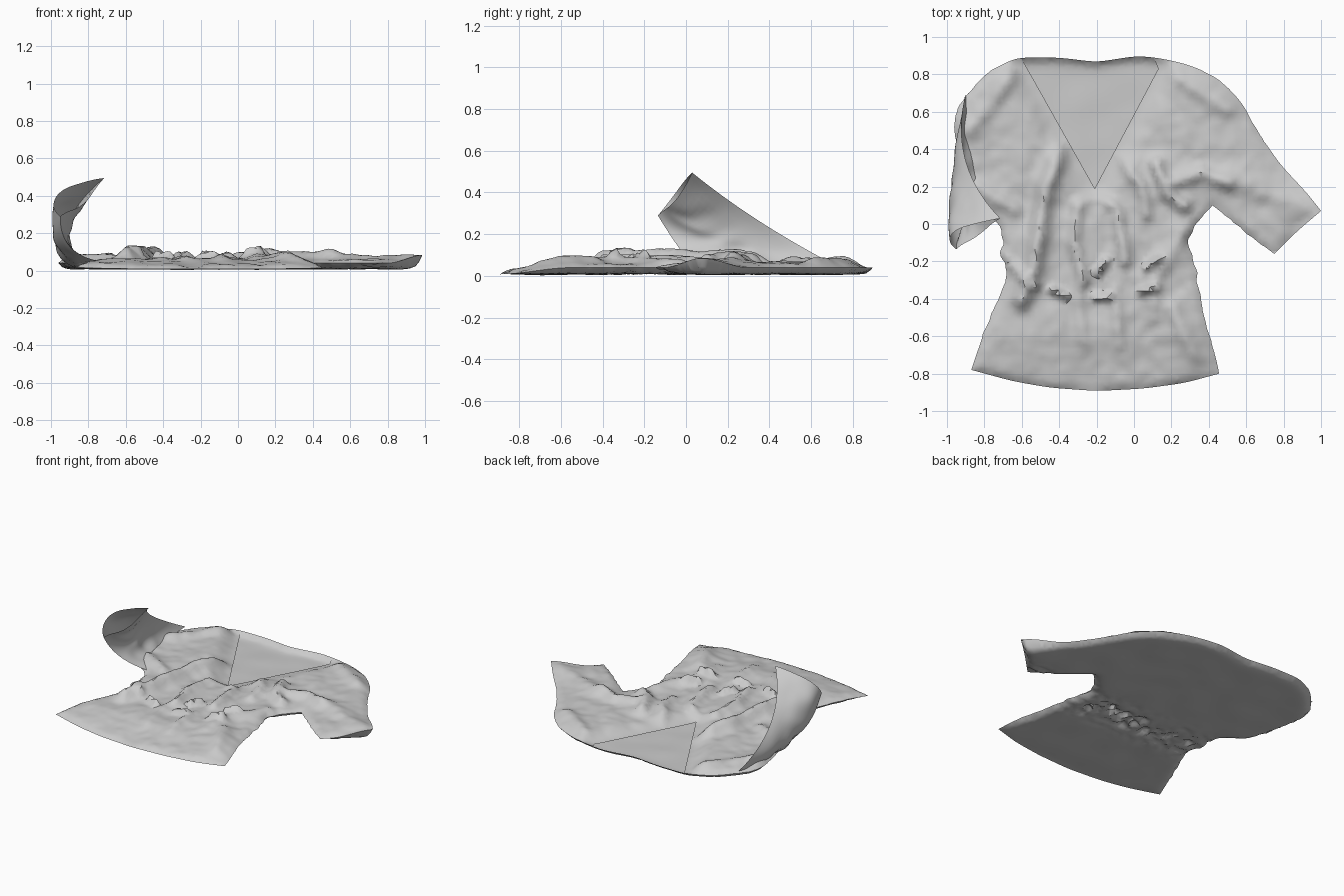
import bpy, bmesh, math, random
from mathutils import Vector, noise
from mathutils.geometry import delaunay_2d_cdt

if "Cube" in bpy.data.objects:
    bpy.data.objects.remove(bpy.data.objects["Cube"])

random.seed(4)
STEP = 0.021

# Flat pattern: garment outline, neckline and fold ridges
OUTLINE = [(-.87, -.78), (-.65, -.84), (-.45, -.875), (-.2, -.893), (.05, -.88), (.27, -.85), (.455, -.8),
           (.44, -.72), (.38, -.52), (.35, -.38), (.33, -.2), (.28, -.12), (.31, -.02), (.42, .1),
           (.58, -.03), (.75, -.16), (.87, -.04), (1.0, .07), (.93, .16), (.78, .32), (.65, .51),
           (.57, .66), (.45, .78), (.3, .85), (.15, .885), (.02, .9), (-.2, .865), (-.4, .89),
           (-.63, .89), (-.79, .81), (-.95, .62), (-.965, .5), (-.92, .3), (-.86, .1), (-.74, .03),
           (-.69, -.05), (-.72, -.15), (-.67, -.25), (-.7, -.35), (-.8, -.57)]
NECK = [(-.64, .95), (-.57, .83), (-.21, .19), (.13, .83), (.08, .95)]
# (height, width, path)
FOLDS = [
    (.065, .05, [(-.38, .4), (-.47, .2), (-.5, 0), (-.54, -.25), (-.6, -.4)]),
    (.035, .035, [(-.22, .15), (-.3, .1), (-.32, -.1), (-.27, -.3)]),
    (.035, .035, [(-.2, .16), (-.09, .08), (-.05, -.2)]),
    (.03, .035, [(-.07, .35), (.04, .2), (.07, .05)]),
    (.05, .04, [(.12, .32), (.18, .16), (.27, .1)]),
    (.035, .04, [(.22, .22), (.36, .28), (.5, .22)]),
    (.025, .05, [(.27, -.05), (.12, -.25), (.1, -.5)]),
    (.018, .035, [(-.1, -.35), (-.08, -.65)]),
    (.018, .035, [(-.3, -.35), (-.27, -.62)]),
    (.025, .05, [(.2, -.45), (.32, -.7)]),
    (.02, .06, [(.5, .25), (.97, .06)]),
    (.03, .05, [(-.65, .8), (-.88, .5)]),
    (.025, .05, [(.2, .8), (.5, .62)]),
    (.03, .04, [(-.85, .2), (-.64, .08)]),
    (.03, .035, [(-.68, -.2), (-.58, -.3)]),
]
# Short gathered pleats at the waist
for px, py, a in [(-.56, -.31, -.6), (-.4, -.37, -.4), (-.17, -.23, 1.), (-.17, -.39, 0), (.1, -.21, .6), (.08, -.35, .3)]:
    dx, dy = .04 * math.cos(a), .04 * math.sin(a)
    FOLDS.append((.045, .02, [(px - dx, py - dy), (px + dx, py + dy)]))


def seg_dist(p, a, b):
    ax, ay = a
    dx, dy = b[0] - ax, b[1] - ay
    t = max(0, min(1, ((p[0] - ax) * dx + (p[1] - ay) * dy) / (dx * dx + dy * dy)))
    return math.hypot(p[0] - ax - t * dx, p[1] - ay - t * dy)


def path_dist(p, path):
    return min(seg_dist(p, a, b) for a, b in zip(path, path[1:]))


def inside(p, poly):
    hit = False
    for (x1, y1), (x2, y2) in zip(poly, poly[1:] + poly[:1]):
        if (y1 > p[1]) != (y2 > p[1]) and p[0] < x1 + (p[1] - y1) * (x2 - x1) / (y2 - y1):
            hit = not hit
    return hit


def smooth(t):
    t = max(0, min(1, t))
    return t * t * (3 - 2 * t)


def resample(path):
    out = []
    for a, b in zip(path, path[1:]):
        a, b = Vector(a), Vector(b)
        n = max(1, round((b - a).length / STEP))
        out += [a.lerp(b, i / n) for i in range(n)]
    return out


def finish(bm, name):
    me = bpy.data.meshes.new(name)
    bm.to_mesh(me)
    bm.free()
    ob = bpy.data.objects.new(name, me)
    bpy.context.collection.objects.link(ob)
    bpy.ops.object.select_all(action='DESELECT')
    ob.select_set(True)
    bpy.context.view_layer.objects.active = ob
    bpy.ops.object.shade_smooth_by_angle(angle=math.radians(45))
    return ob


# Pattern edge: rounded except at sharp corners, with ruffled sides
rim = resample(OUTLINE + OUTLINE[:1])
n = len(rim)
sharp = {i for i in range(n) if (rim[i] - rim[i - 1]).angle(rim[(i + 1) % n] - rim[i]) > 1.1}
for _ in range(8):
    rim = [rim[i] if i in sharp else (rim[i - 1] + rim[i] * 2 + rim[(i + 1) % n]) / 4 for i in range(n)]
for p in rim:
    if -.7 < p.y < .84 and p.x < .7:
        amp = .007 + .014 * math.exp(-((p.y + .15) / .15) ** 2)
        p.x += amp * noise.noise(Vector((p.x * 22, p.y * 22, 3)))
ring = [(p.x, p.y) for p in rim]
closed = ring + ring[:1]

# Triangulate the pattern, keeping the neckline as edges
pts = list(rim)
neck_pts = [p for p in resample(NECK) if inside(p, ring)]
edges = [(n + i, n + i + 1) for i in range(len(neck_pts) - 1)]
pts += neck_pts
for i in range(-48, 49):
    for j in range(-43, 44):
        p = Vector((i * STEP + random.uniform(-.005, .005), j * STEP + random.uniform(-.005, .005)))
        if inside(p, ring) and path_dist(p, closed) > .012 and path_dist(p, NECK) > .01:
            pts.append(p)
co, _, tris, *_ = delaunay_2d_cdt(pts, edges, [list(range(n))], 1, 1e-5)


def heights(p):
    """Heights of the back and front cloth layers at a pattern point."""
    d = path_dist(p, closed)
    body = smooth((p[1] + .9) / .35)
    edge = .008 + .032 * body + .045 * smooth((p[0] - .8) / .2)
    fall = math.exp(-d / .02)
    q = Vector((p[0], p[1], 0))
    waist = math.exp(-((p[1] + .18) / .13) ** 2)
    back = .008 * (1 - fall) + edge * fall
    back += (1 - fall) * (.006 * noise.noise(q * 5) + .06 * waist * abs(noise.noise(q * 13)))
    lift = .012 + .034 * body + .014 * noise.noise(q * 6 + Vector((5, 2, 1))) + .006 * noise.noise(q * 16)
    folds = sum(h * math.exp(-(path_dist(p, path) / w) ** 2) for h, w, path in FOLDS)
    near_neck = .12 + .88 * smooth(path_dist(p, NECK) / .14)
    front = edge * fall + (1 - fall) * .016 + (1 - math.exp(-d / .022)) * (lift + min(folds, .075)) * near_neck
    back = max(.001, back)
    return back, max(front, back + .006 * (1 - fall))


# Body: front layer with V opening and back layer, joined along the outline
bm = bmesh.new()
z = [heights((p.x, p.y)) for p in co]
back = [bm.verts.new((p.x, p.y, h[0])) for p, h in zip(co, z)]
front = [bm.verts.new((p.x, p.y, h[1])) for p, h in zip(co, z)]
for t in tris:
    c = sum((co[i] for i in t), Vector((0, 0))) / len(t)
    a, b, d = (co[i] for i in t[:3])
    if (b - a).cross(d - a) < 0:
        t = t[::-1]
    bm.faces.new([back[i] for i in reversed(t)])
    if not inside(c, NECK):
        bm.faces.new([front[i] for i in t])
bmesh.ops.delete(bm, geom=[v for v in bm.verts if not v.link_faces], context='VERTS')
bmesh.ops.remove_doubles(bm, verts=bm.verts, dist=.0015)
finish(bm, "blouse_body")

# Raised sleeve: flattened tube through a 3x3 control patch (armhole to cuff)
PATCH = [[(-.74, .04, .05), (-.87, .3, .045), (-.90, .70, .06)],
         [(-.90, -.03, .13), (-.955, .13, .18), (-.90, .34, .27)],
         [(-.95, -.135, .29), (-.90, -.05, .385), (-.715, .03, .495)]]


def weights(t):
    return (1 - t) * (1 - 2 * t), 4 * t * (1 - t), t * (2 * t - 1)


def patch(u, v):
    return sum((Vector(PATCH[r][c]) * wv * wu for r, wv in enumerate(weights(v))
                for c, wu in enumerate(weights(u))), Vector())


bm = bmesh.new()
NU, NV, E = 18, 24, .01
rows = []
for j in range(NV + 1):
    row, v = [], j / NV
    for k in range(2 * NU):
        inner = k < NU
        u = k / NU if inner else 2 - k / NU
        nrm = (patch(u + E, v) - patch(u - E, v)).cross(patch(u, v + E) - patch(u, v - E)).normalized()
        p = patch(u, v)
        bulge = max(0, math.sin(math.pi * u))
        thick = .025 + .05 * v if inner else -.028 - .03 * v * v
        p += nrm * bulge * (thick + .02 * noise.noise(p * 9))
        p.z = max(p.z, .01)
        p.x = max(p.x, -1)
        row.append(bm.verts.new(p))
    rows.append(row)
for a, b in zip(rows, rows[1:]):
    for k in range(2 * NU):
        m = (k + 1) % (2 * NU)
        bm.faces.new((a[k], a[m], b[m], b[k]))
bmesh.ops.recalc_face_normals(bm, faces=bm.faces)
finish(bm, "raised_sleeve")
